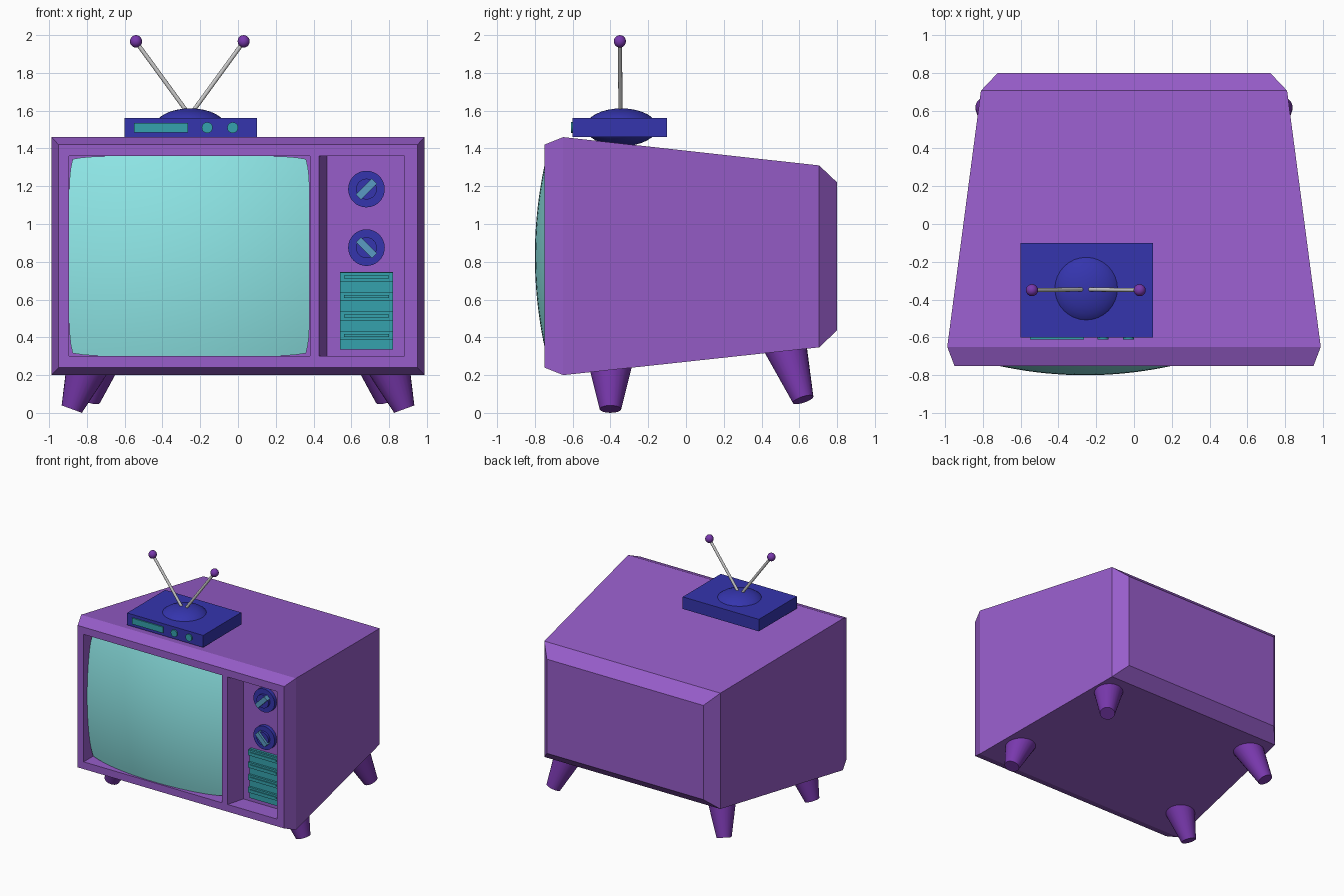
import bpy, bmesh, math
from mathutils import Vector

if "Cube" in bpy.data.objects:
    bpy.data.objects.remove(bpy.data.objects["Cube"])


def mat(name, r, g, b):
    m = bpy.data.materials.new(name)
    m.diffuse_color = (r, g, b, 1)
    m.use_nodes = True
    m.node_tree.nodes["Principled BSDF"].inputs["Base Color"].default_value = m.diffuse_color
    return m


PURPLE = mat("purple", 0.31, 0.11, 0.59)
VIOLET = mat("violet", 0.19, 0.04, 0.42)
BLUE = mat("blue", 0.035, 0.035, 0.42)
TEAL = mat("teal", 0.035, 0.36, 0.42)
GLASS = mat("glass", 0.28, 0.82, 0.82)
PALE = mat("pale_blue", 0.1, 0.33, 0.55)


def finish(name, bm, material=None, smooth=None):
    bmesh.ops.recalc_face_normals(bm, faces=bm.faces)
    me = bpy.data.meshes.new(name)
    bm.to_mesh(me)
    bm.free()
    ob = bpy.data.objects.new(name, me)
    bpy.context.collection.objects.link(ob)
    if material:
        me.materials.append(material)
    if smooth:
        bpy.ops.object.select_all(action='DESELECT')
        ob.select_set(True)
        bpy.context.view_layer.objects.active = ob
        bpy.ops.object.shade_smooth_by_angle(angle=math.radians(smooth))
    return ob


def loft(name, sections, material=None):
    """Rectangular sections (y, x0, x1, z0, z1) joined along y."""
    bm = bmesh.new()
    rings = [[bm.verts.new(p) for p in ((x0, y, z0), (x1, y, z0), (x1, y, z1), (x0, y, z1))]
             for y, x0, x1, z0, z1 in sections]
    for a, b in zip(rings, rings[1:]):
        for i in range(4):
            j = (i + 1) % 4
            bm.faces.new((a[i], a[j], b[j], b[i]))
    bm.faces.new(rings[0])
    bm.faces.new(rings[-1])
    return finish(name, bm, material)


def box(name, x0, x1, y0, y1, z0, z1, material=None):
    return loft(name, [(y0, x0, x1, z0, z1), (y1, x0, x1, z0, z1)], material)


def cone(name, p, q, r1, r2, material=None, segs=24):
    p, q = Vector(p), Vector(q)
    bm = bmesh.new()
    bmesh.ops.create_cone(bm, cap_ends=True, segments=segs, radius1=r1, radius2=r2, depth=(q - p).length)
    ob = finish(name, bm, material, 40)
    ob.location = (p + q) / 2
    ob.rotation_euler = (q - p).to_track_quat('Z', 'Y').to_euler()
    return ob


def ball(name, c, rx, rz, material, segs=32):
    bm = bmesh.new()
    bmesh.ops.create_uvsphere(bm, u_segments=segs, v_segments=segs // 2, radius=1)
    bmesh.ops.scale(bm, vec=(rx, rx, rz), verts=bm.verts)
    bmesh.ops.translate(bm, vec=c, verts=bm.verts)
    return finish(name, bm, material, 60)


# Tapered cabinet with bevelled front and back, and two front recesses
cabinet = loft("cabinet", [(-0.75, -0.95, 0.95, 0.24, 1.42), (-0.65, -0.988, 0.988, 0.20, 1.46),
                           (0.705, -0.81, 0.81, 0.347, 1.31), (0.80, -0.72, 0.72, 0.437, 1.22)], PURPLE)
cutters = [box("screen_cutter", -0.895, 0.38, -0.9, -0.60, 0.30, 1.36),
           loft("panel_cutter", [(-0.9, 0.39, 0.882, 0.30, 1.36), (-0.60, 0.47, 0.882, 0.30, 1.36)])]
bpy.context.view_layer.objects.active = cabinet
for c in cutters:
    c.hide_render = True
    m = cabinet.modifiers.new("recess", 'BOOLEAN')
    m.operation, m.solver, m.object = 'DIFFERENCE', 'EXACT', c
    bpy.ops.object.modifier_apply(modifier=m.name)
    bpy.data.objects.remove(c)

# Bulging screen glass
bm = bmesh.new()
bmesh.ops.create_grid(bm, x_segments=24, y_segments=24, size=1)
for v in bm.verts:
    u, w = v.co.x, v.co.y
    dx = 0.637 * u * (1 - 0.03 * w ** 8)
    dz = 0.53 * w * (1 - 0.03 * u ** 8)
    v.co = (-0.2575 + dx, -0.80 + 0.236 * dx * dx + 0.22 * dz * dz, 0.83 + dz)
screen = finish("screen", bm, GLASS, 60)
if screen.data.polygons[0].normal.y > 0:
    screen.data.flip_normals()

# Tuning dials with a diagonal grip
for i, (z, turn) in enumerate(((1.185, -45), (0.875, 45))):
    cone(f"dial_{i}", (0.68, -0.595, z), (0.68, -0.63, z), 0.097, 0.097, BLUE, 32)
    cone(f"dial_hub_{i}", (0.68, -0.62, z), (0.68, -0.65, z), 0.055, 0.055, BLUE, 32)
    grip = box(f"dial_grip_{i}", -0.06, 0.06, -0.02, 0.02, -0.019, 0.019, PALE)
    grip.location = (0.68, -0.65, z)
    grip.rotation_euler.y = math.radians(turn)

# Speaker grille with raised slats
box("grille", 0.54, 0.82, -0.62, -0.595, 0.335, 0.745, TEAL)
for i in range(4):
    z = 0.41 + i * 0.103
    box(f"slat_{i}", 0.54, 0.82, -0.637, -0.615, z - 0.023, z + 0.023, TEAL)
    box(f"slat_ridge_{i}", 0.56, 0.80, -0.645, -0.63, z - 0.008, z + 0.008, TEAL)

# Splayed legs
for s, side in ((-1, "left"), (1, "right")):
    cone(f"front_leg_{side}", (s * 0.88, -0.40, 0.02), (s * 0.785, -0.40, 0.28), 0.057, 0.122, VIOLET)
    cone(f"back_leg_{side}", (s * 0.785, 0.62, 0.07), (s * 0.69, 0.52, 0.37), 0.057, 0.118, VIOLET)

# Antenna box with its display, buttons and dome
box("antenna_box", -0.60, 0.10, -0.60, -0.10, 1.46, 1.56, BLUE)
box("antenna_display", -0.55, -0.265, -0.61, -0.59, 1.485, 1.535, TEAL)
for i, x in enumerate((-0.163, -0.028)):
    cone(f"antenna_button_{i}", (x, -0.59, 1.51), (x, -0.61, 1.51), 0.029, 0.029, TEAL)
ball("antenna_dome", (-0.253, -0.342, 1.512), 0.19, 0.1, BLUE)

# Rabbit-ear rods with ball tips
for tip_x, foot_x, side in ((-0.54, -0.15, "left"), (0.03, -0.36, "right")):
    cone(f"rod_{side}", (foot_x, -0.345, 1.43), (tip_x, -0.35, 1.965), 0.011, 0.011, None, 12)
    ball(f"rod_tip_{side}", (tip_x, -0.35, 1.967), 0.032, 0.033, VIOLET, 20)
